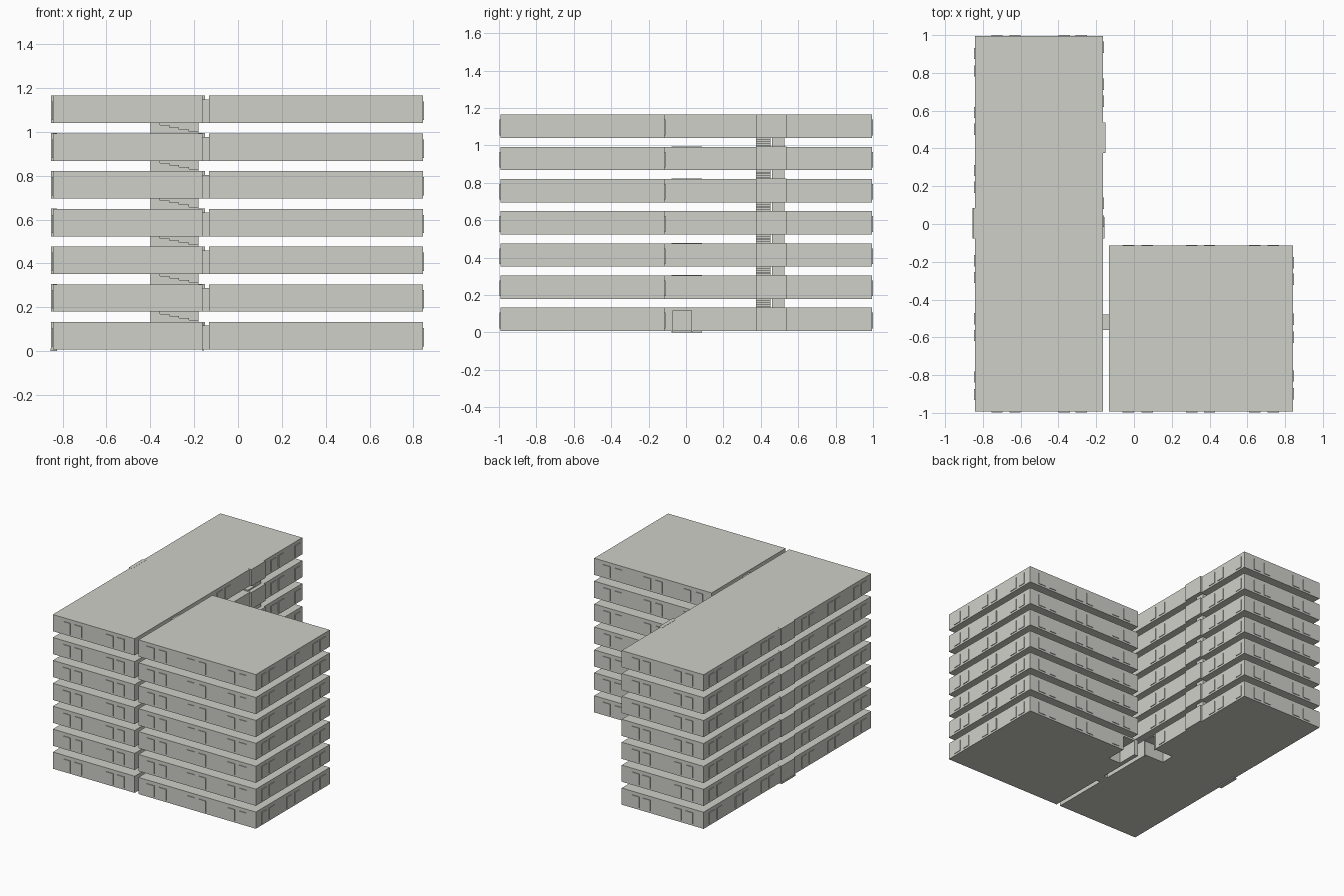
import bpy

if "Cube" in bpy.data.objects:
    bpy.data.objects.remove(bpy.data.objects["Cube"], do_unlink=True)

COLOUR = (0.63, 0.63, 0.585, 1)
mat = bpy.data.materials.new("warm pale grey")
mat.use_nodes = True
mat.diffuse_color = COLOUR
mat.node_tree.nodes["Principled BSDF"].inputs["Base Color"].default_value = COLOUR

FLOORS, STEP = 7, 0.172
BASE, TOP = 0.008, 0.133
FACES = [(0, 3, 2, 1), (4, 5, 6, 7), (0, 1, 5, 4), (1, 2, 6, 5), (2, 3, 7, 6), (3, 0, 4, 7)]


def boxes(name, spans):
    """One object from boxes given as (x0, x1, y0, y1, z0, z1)."""
    verts, faces = [], []
    for x0, x1, y0, y1, z0, z1 in spans:
        n = len(verts)
        for z in (z0, z1):
            verts += [(x0, y0, z), (x1, y0, z), (x1, y1, z), (x0, y1, z)]
        faces += [tuple(n + i for i in f) for f in FACES]
    mesh = bpy.data.meshes.new(name)
    mesh.from_pydata(verts, [], faces)
    mesh.materials.append(mat)
    obj = bpy.data.objects.new(name, mesh)
    bpy.context.collection.objects.link(obj)
    return obj


def cut(obj, span):
    """Cut a doorway out of a storey."""
    cutter = boxes("doorway_cutter", [span])
    cutter.hide_render = True
    cutter.hide_viewport = True
    cutter.display_type = 'WIRE'
    mod = obj.modifiers.new("doorway", 'BOOLEAN')
    mod.object = cutter
    mod.solver = 'EXACT'


# Plan outlines (x0, x1, y0, y1)
WING = (-0.843, -0.163, -0.992, 0.995)
BLOCK = (-0.132, 0.843, -0.992, -0.115)

# Window centres along each wall
wing_ends = [-0.725, -0.63, -0.37, -0.28]
block_ends = [-0.03, 0.07, 0.305, 0.40, 0.64, 0.737]
wing_left = [0.903, 0.81, 0.59, 0.502, 0.283, 0.195]
wing_left += [-y for y in wing_left]
wing_right = [0.935, 0.74, 0.65, 0.11, 0.015]
block_right = [-0.205, -0.293, -0.505, -0.60, -0.805, -0.898]
HALF, DEPTH = 0.03, 0.005


def window_spans(z):
    lo, hi = z + 0.022, z + 0.106
    spans = []
    for centres, plan in ((wing_ends, WING), (block_ends, BLOCK)):
        for c in centres:
            for y in plan[2:]:
                spans.append((c - HALF, c + HALF, y - DEPTH, y + DEPTH, lo, hi))
    for centres, x in ((wing_left, WING[0]), (wing_right, WING[1]), (block_right, BLOCK[1])):
        for c in centres:
            spans.append((x - DEPTH, x + DEPTH, c - HALF, c + HALF, lo, hi))
    return spans


windows, panels, links, stairs = [], [], [], []
for i in range(FLOORS):
    z = i * STEP
    lo, hi = z + BASE, z + TOP
    wing = boxes("wing_storey", [(*WING, lo, hi)])
    block = boxes("block_storey", [(*BLOCK, lo, hi)])
    if i == 0:
        cut(wing, (-0.32, -0.1, -0.07, 0.03, -0.05, 0.118))
        cut(block, (-0.1, 0.0, -0.27, -0.05, -0.05, 0.118))
    # Ground doorway replaces the window in its place
    for s in window_spans(z):
        on_wing_door = abs(s[0] - WING[1]) < 0.01 and s[2] < 0.0
        on_block_door = abs(s[3] - BLOCK[3]) < 0.01 and -0.1 < s[0] < 0.0
        if i or not (on_wing_door or on_block_door):
            windows.append(s)
    # Stairwell panels on both long sides of the wing
    panels.append((-0.853, -0.825, -0.077, 0.085, lo, hi + 0.001))
    panels.append((-0.18, -0.15, 0.375, 0.538, lo, hi + 0.001))
    # Link corridor between wing and block
    links.append((WING[1] - 0.01, BLOCK[0] + 0.01, -0.56, -0.48, lo, hi - 0.017))
    # Stair flights crossing the open gap above each storey
    if i < FLOORS - 1:
        top = z + STEP + BASE
        stairs.append((-0.4, -0.18, 0.46, 0.527, hi, top))
        count = 5
        for k in range(count):
            x1 = -0.18 - k * 0.22 / count
            stairs.append((-0.4, x1, 0.375, 0.452, hi + k * (top - hi) / count,
                           hi + (k + 1) * (top - hi) / count))

boxes("windows", windows)
boxes("stairwell_panels", panels)
boxes("link_corridors", links)
boxes("stair_flights", stairs)

# Entrance step, and thin frame around the side doorway
boxes("entrance_step", [(-0.855, -0.825, -0.077, 0.085, 0, 0.012)])
X = WING[1]
boxes("door_frame", [
    (X, X + 0.006, -0.078, -0.07, 0, 0.126),
    (X, X + 0.006, 0.03, 0.038, 0, 0.126),
    (X, X + 0.006, -0.07, 0.03, 0.118, 0.126),
])
